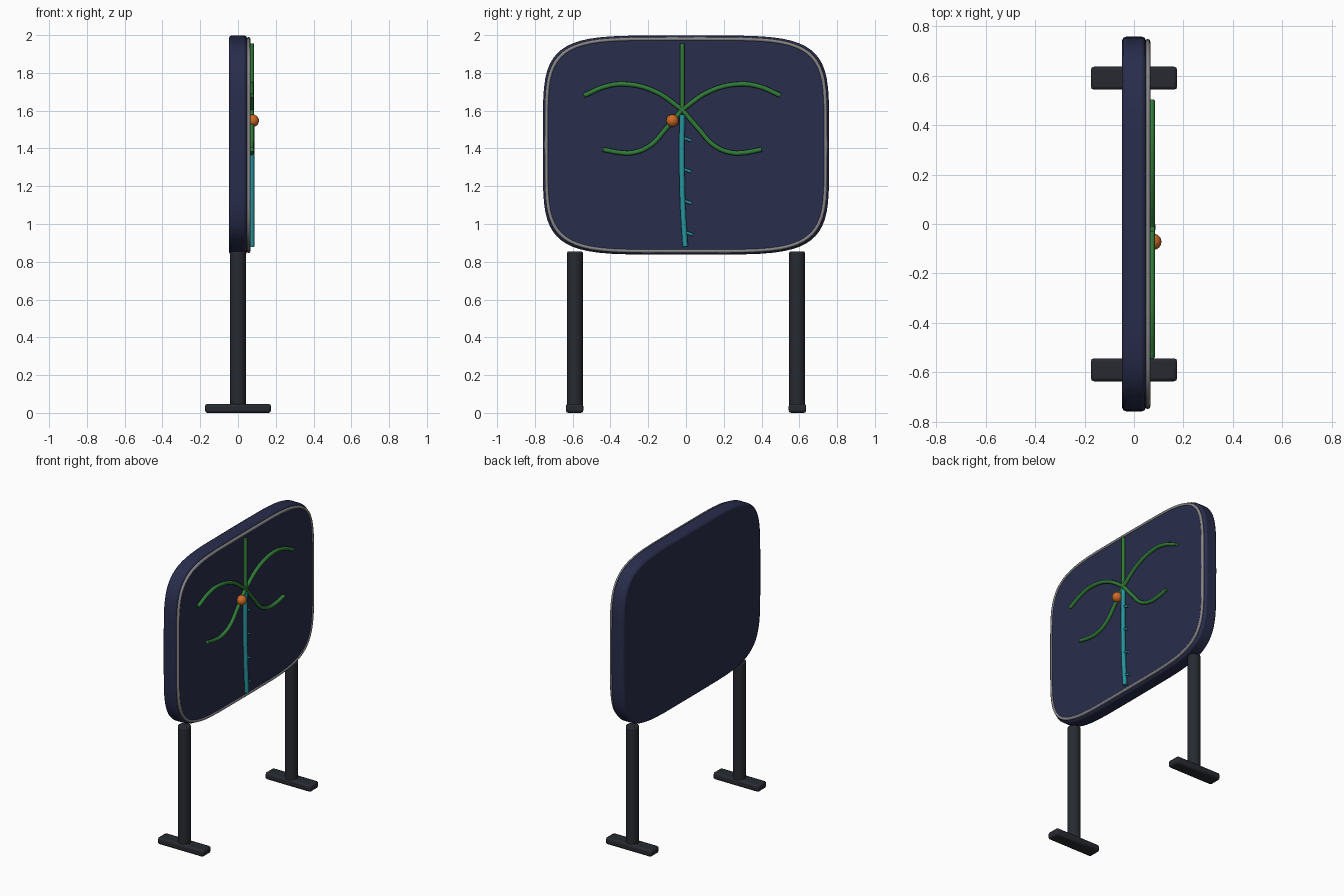
import bpy, bmesh, math

if "Cube" in bpy.data.objects:
    bpy.data.objects.remove(bpy.data.objects["Cube"])

def material(name, rgb):
    m = bpy.data.materials.new(name)
    m.diffuse_color = (*rgb, 1)
    m.use_nodes = True
    m.node_tree.nodes["Principled BSDF"].inputs["Base Color"].default_value = m.diffuse_color
    return m

NAVY = material("navy", (0.022, 0.026, 0.072))
DARK = material("charcoal", (0.02, 0.023, 0.03))
GREY = material("trim_grey", (0.24, 0.24, 0.25))
GREEN = material("green", (0.03, 0.2, 0.04))
TEAL = material("teal", (0.02, 0.3, 0.34))
ORANGE = material("orange", (0.6, 0.14, 0.02))
ZC = 1.418

def outline(half_w, half_h, n=5.0, count=64):
    """Softly squared outline in the y-z plane."""
    pts = []
    for i in range(count):
        a = 2 * math.pi * i / count
        c, s = math.cos(a), math.sin(a)
        pts.append((math.copysign(abs(c) ** (2 / n), c) * half_w,
                    ZC + math.copysign(abs(s) ** (2 / n), s) * half_h))
    return pts

def smooth(ob, angle=35):
    bpy.ops.object.select_all(action='DESELECT')
    ob.select_set(True)
    bpy.context.view_layer.objects.active = ob
    bpy.ops.object.shade_smooth_by_angle(angle=math.radians(angle))

def bevel(ob, width, segments=2):
    mod = ob.modifiers.new("bevel", 'BEVEL')
    mod.width, mod.segments = width, segments
    mod.limit_method, mod.angle_limit = 'ANGLE', math.radians(50)

def slab(name, half_w, half_h, x0, x1, mat, width):
    bm = bmesh.new()
    face = bm.faces.new([bm.verts.new((x0, y, z)) for y, z in outline(half_w, half_h)])
    ext = bmesh.ops.extrude_face_region(bm, geom=[face])
    verts = [v for v in ext["geom"] if isinstance(v, bmesh.types.BMVert)]
    bmesh.ops.translate(bm, verts=verts, vec=(x1 - x0, 0, 0))
    bmesh.ops.recalc_face_normals(bm, faces=bm.faces[:])
    me = bpy.data.meshes.new(name)
    bm.to_mesh(me)
    bm.free()
    me.materials.append(mat)
    ob = bpy.data.objects.new(name, me)
    bpy.context.collection.objects.link(ob)
    bevel(ob, width)
    smooth(ob)
    return ob

def tube(name, pts, x, radius, mat, closed=False):
    cu = bpy.data.curves.new(name, 'CURVE')
    cu.dimensions = '3D'
    cu.bevel_depth, cu.bevel_resolution = radius, 2
    cu.resolution_u, cu.use_fill_caps = 6, True
    if closed:
        sp = cu.splines.new('POLY')
        sp.points.add(len(pts) - 1)
        for p, (y, z) in zip(sp.points, pts):
            p.co = (x, y, z, 1)
        sp.use_cyclic_u = True
    else:
        sp = cu.splines.new('BEZIER')
        sp.bezier_points.add(len(pts) - 1)
        for p, (y, z) in zip(sp.bezier_points, pts):
            p.co = (x, y, z)
            p.handle_left_type = p.handle_right_type = 'AUTO'
    cu.materials.append(mat)
    ob = bpy.data.objects.new(name, cu)
    bpy.context.collection.objects.link(ob)
    bpy.ops.object.select_all(action='DESELECT')
    ob.select_set(True)
    bpy.context.view_layer.objects.active = ob
    bpy.ops.object.convert(target='MESH')
    ob = bpy.context.object
    ob.name = name
    smooth(ob, 50)
    return ob

# Board, its front face plate and the trim ring
slab("board", 0.758, 0.58, -0.048, 0.048, NAVY, 0.015)
slab("face_plate", 0.738, 0.56, 0.04, 0.06, NAVY, 0.003)
tube("trim_ring", outline(0.739, 0.562), 0.056, 0.01, GREY, closed=True)

# Green branches: one upright and two mirrored pairs meeting at a hub
BX, HY, HZ = 0.072, -0.02, 1.605
tube("upright_branch", [(HY, HZ), (HY, 1.955)], BX, 0.0125, GREEN)
upper = [(0, HZ), (0.14, 1.70), (0.29, 1.74), (0.40, 1.73), (0.52, 1.68)]
lower = [(0, HZ), (0.09, 1.50), (0.17, 1.415), (0.26, 1.378), (0.33, 1.378), (0.42, 1.395)]
for side, s in (("left", -1), ("right", 1)):
    for label, path in (("upper", upper), ("lower", lower)):
        tube(f"{side}_{label}_branch", [(HY + s * y, z) for y, z in path], BX, 0.0125, GREEN)

# Teal stem with short spurs
tube("stem", [(-0.02, 1.58), (-0.022, 1.35), (-0.017, 1.10), (-0.004, 0.88)], BX, 0.0145, TEAL)
for i, (y, z) in enumerate([(-0.018, 1.457), (-0.018, 1.292), (-0.015, 1.125), (-0.008, 0.958)]):
    tube(f"spur_{i + 1}", [(y, z), (y + 0.045, z - 0.016)], 0.07, 0.008, TEAL)

# Orange marker ball
bpy.ops.mesh.primitive_uv_sphere_add(segments=24, ring_count=16, radius=0.033,
                                     location=(0.078, -0.072, 1.547))
ball = bpy.context.object
ball.name = "marker_ball"
ball.data.materials.append(ORANGE)
smooth(ball)

# Round legs on flat feet
for side, s in (("left", -1), ("right", 1)):
    bpy.ops.mesh.primitive_cylinder_add(vertices=24, radius=0.042, depth=0.835,
                                        location=(0, s * 0.588, 0.4375))
    leg = bpy.context.object
    leg.name = f"{side}_leg"
    leg.data.materials.append(DARK)
    bevel(leg, 0.008)
    smooth(leg)
    bpy.ops.mesh.primitive_cube_add(size=1, location=(0, s * 0.59, 0.024))
    foot = bpy.context.object
    foot.name = f"{side}_foot"
    foot.scale = (0.35, 0.093, 0.048)
    bpy.ops.object.transform_apply(location=False, rotation=False, scale=True)
    foot.data.materials.append(DARK)
    bevel(foot, 0.013)
    smooth(foot)
